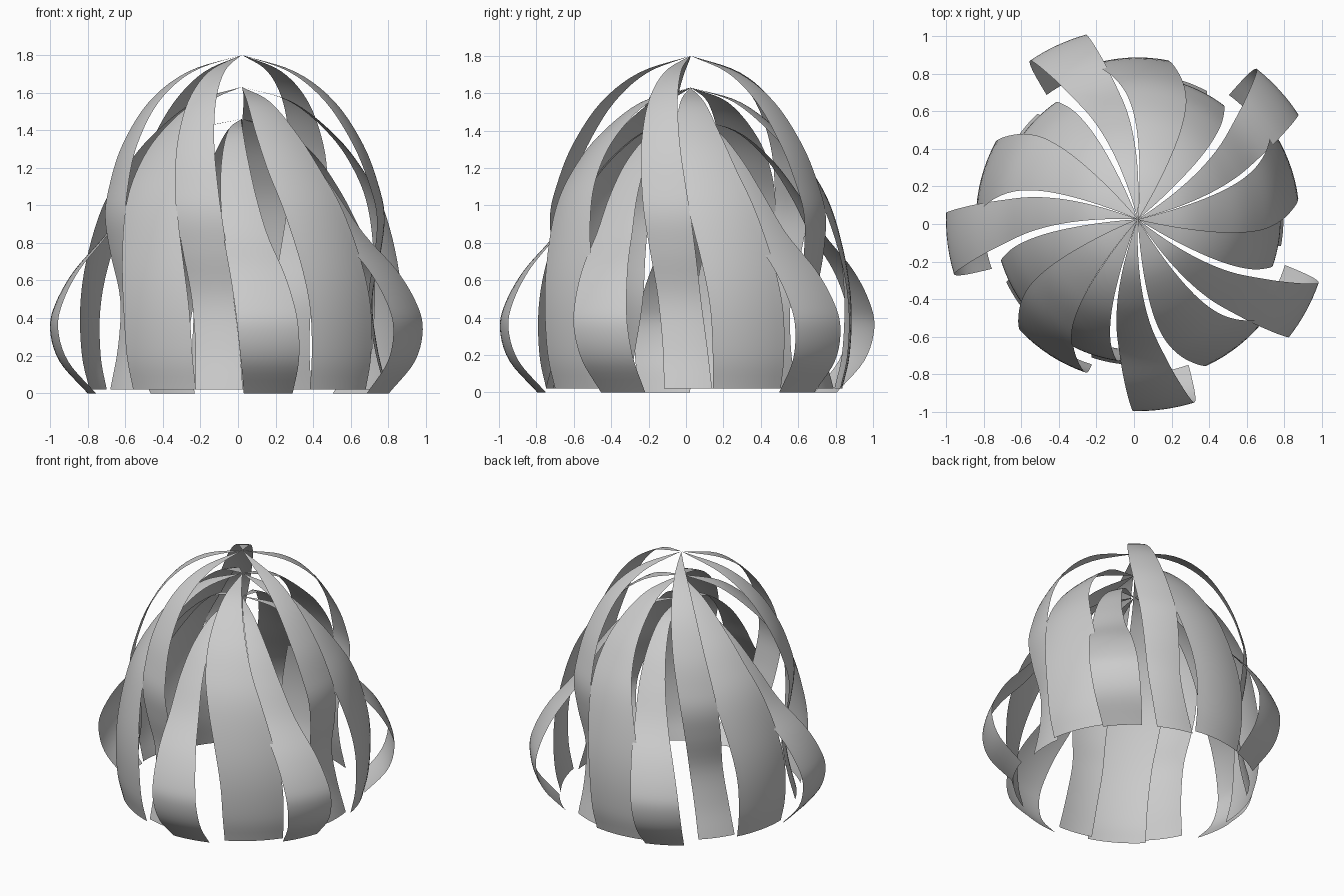
import bpy, bmesh
from math import radians, cos, sin
from mathutils import Vector

cube = bpy.data.objects.get("Cube")
if cube:
    bpy.data.objects.remove(cube, do_unlink=True)

mat = bpy.data.materials.new("plain_grey")
mat.use_nodes = True
grey = (0.6, 0.6, 0.6, 1)
mat.diffuse_color = grey
mat.node_tree.nodes["Principled BSDF"].inputs["Base Color"].default_value = grey

AXIS = Vector((0.02, 0.025, 0))
STEPS, COLUMNS = 5, 8


def smooth_path(points):
    """Catmull-Rom through (radius, height, twist) points."""
    p = [Vector(q) for q in points]
    p = [2 * p[0] - p[1]] + p + [2 * p[-1] - p[-2]]
    out = []
    for a, b, c, d in zip(p, p[1:], p[2:], p[3:]):
        for i in range(STEPS):
            t = i / STEPS
            out.append(b + 0.5 * t * (c - a + t * (2 * a - 5 * b + 4 * c - d
                                                   + t * (3 * (b - c) + d - a))))
    return out + [p[-2]]


def ribbon(name, profile, centre, width):
    """Twisted strip of a shell of revolution, pointed at the top."""
    bm = bmesh.new()
    path = smooth_path(profile)
    apex = bm.verts.new(AXIS + Vector((0, 0, path[0].y)))
    previous = None
    for r, z, twist in path[1:]:
        row = []
        for j in range(COLUMNS + 1):
            a = radians(centre + twist + width * (j / COLUMNS - 0.5))
            row.append(bm.verts.new(AXIS + Vector((r * cos(a), r * sin(a), z))))
        for j in range(COLUMNS):
            if previous:
                bm.faces.new((previous[j], row[j], row[j + 1], previous[j + 1]))
            else:
                bm.faces.new((apex, row[j], row[j + 1]))
        previous = row
    for f in bm.faces:
        f.smooth = True
    mesh = bpy.data.meshes.new(name)
    bm.to_mesh(mesh)
    bm.free()
    mesh.materials.append(mat)
    bpy.context.collection.objects.link(bpy.data.objects.new(name, mesh))


# Profiles: radius, height, twist in degrees relative to the foot
tall = [(0, 1.8, -22), (0.29, 1.71, -19), (0.5, 1.55, -16.5), (0.65, 1.32, -13.5),
        (0.73, 1.1, -10.5), (0.76, 0.94, -8.5), (0.74, 0.75, -6.5),
        (0.695, 0.5, -4), (0.72, 0.25, -1.5), (0.775, 0.02, 0)]
broad = [(0, 1.63, -23), (0.27, 1.55, -20.5), (0.5, 1.37, -17.5), (0.65, 1.18, -14),
         (0.755, 0.98, -9.5), (0.83, 0.7, -4.5), (0.86, 0.45, -1.5),
         (0.85, 0.2, -0.5), (0.81, 0.02, 0)]
flared = [(0, 1.46, -21), (0.24, 1.4, -18), (0.43, 1.25, -15), (0.58, 1.06, -12),
          (0.72, 0.85, -8.5), (0.89, 0.655, -5), (0.99, 0.48, -3),
          (1.02, 0.34, -2), (0.97, 0.17, -1), (0.82, 0, 0)]

# Each shell has five ribbons; one tall and one flared ribbon trade places
shells = [
    ("tall_ribbon", tall, 19, [71, 143, 215, 261, 359]),
    ("broad_ribbon", broad, 28, [22.5 + 72 * i for i in range(5)]),
    ("flared_ribbon", flared, 18.5, [44.5, 117, 189.5, 280, 333.5]),
]
for name, profile, width, centres in shells:
    for i, centre in enumerate(centres):
        ribbon(f"{name}_{i + 1}", profile, centre, width)
